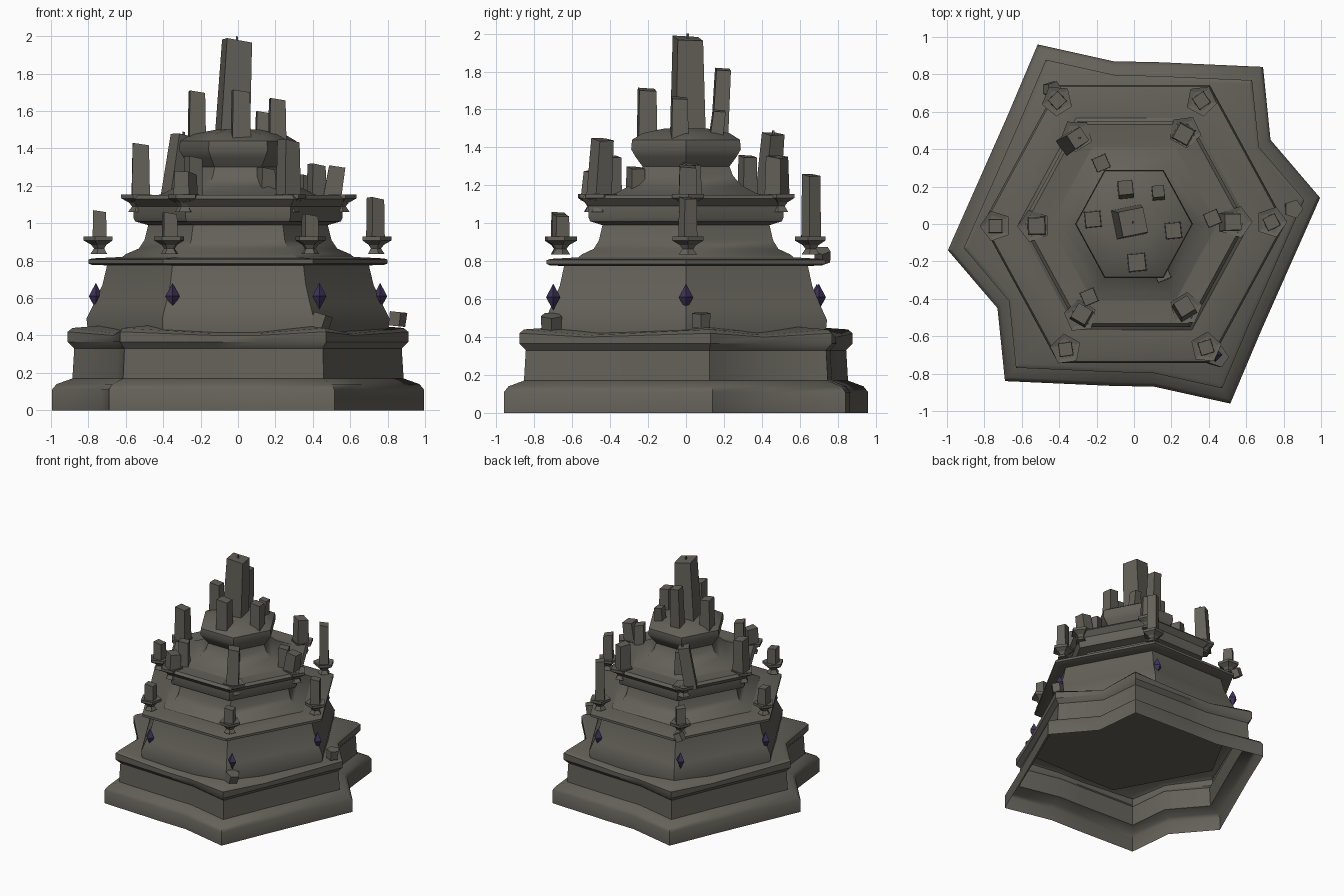
import bpy, bmesh, math
from mathutils import Vector, Matrix

if "Cube" in bpy.data.objects:
    bpy.data.objects.remove(bpy.data.objects["Cube"])


def material(name, col):
    m = bpy.data.materials.new(name)
    m.diffuse_color = (*col, 1)
    m.use_nodes = True
    m.node_tree.nodes["Principled BSDF"].inputs["Base Color"].default_value = m.diffuse_color
    return m


STONE = material("grey stone", (0.128, 0.120, 0.100))
PURPLE = material("dark purple", (0.048, 0.032, 0.095))


def loft(name, rings, mat, cap_low=True, cap_top=True, smooth=None):
    """Skin a stack of equal-length point rings."""
    bm = bmesh.new()
    vs = [[bm.verts.new(p) for p in r] for r in rings]
    n = len(vs[0])
    for a, b in zip(vs, vs[1:]):
        for i in range(n):
            j = (i + 1) % n
            bm.faces.new((a[i], a[j], b[j], b[i]))
    if cap_low:
        bm.faces.new(vs[0][::-1])
    if cap_top:
        bm.faces.new(vs[-1])
    me = bpy.data.meshes.new(name)
    bm.to_mesh(me)
    bm.free()
    ob = bpy.data.objects.new(name, me)
    bpy.context.collection.objects.link(ob)
    me.materials.append(mat)
    if smooth:
        bpy.ops.object.select_all(action='DESELECT')
        bpy.context.view_layer.objects.active = ob
        ob.select_set(True)
        bpy.ops.object.shade_smooth_by_angle(angle=math.radians(smooth))
    return ob


def ngon(n, r, z, cx=0, cy=0, turn=0, sy=1):
    return [(cx + r * math.cos(turn + math.tau * i / n),
             cy + sy * r * math.sin(turn + math.tau * i / n), z) for i in range(n)]


def hex_tier(name, profile, **kw):
    return loft(name, [ngon(6, r, z, sy=1.06) for r, z in profile], STONE, smooth=40, **kw)


# Star-shaped hollow plinth: half the outline, the other half by point symmetry
half = [(0.995, 0.14), (0.73, 0.45), (0.69, 0.84), (0.13, 0.865),
        (-0.11, 0.87), (-0.515, 0.96), (-0.68, 0.57)]
star = half + [(-x, -y) for x, y in half]
tips = {0, 2, 5}


def star_ring(s, z, lift=0):
    return [(x * s, y * s, z + (lift if i % 7 in tips else 0)) for i, (x, y) in enumerate(star)]


def pulled_ring(t, z, lift):
    """Blend the star towards a hexagon-like ring."""
    out = []
    for i, (x, y) in enumerate(star):
        v = Vector((x, y))
        v = v * (1 - t) * 0.9 + v.normalized() * 0.66 * t
        out.append((v.x, v.y, z + (lift if i % 7 in tips else 0)))
    return out


loft("plinth", [star_ring(1.0, 0.0), star_ring(1.0, 0.11), star_ring(0.975, 0.14),
                star_ring(0.89, 0.17), star_ring(0.88, 0.33), star_ring(0.915, 0.365),
                star_ring(0.915, 0.40, 0.02), star_ring(0.89, 0.41, 0.03),
                pulled_ring(1.0, 0.43, 0.03)], STONE, cap_low=False, cap_top=False, smooth=40)

# Hexagonal tiers
hex_tier("lower_tier", [(0.80, 0.40), (0.81, 0.49), (0.77, 0.57), (0.725, 0.67),
                        (0.70, 0.775), (0.78, 0.777), (0.80, 0.785), (0.80, 0.805),
                        (0.78, 0.812), (0.62, 0.82)])
hex_tier("middle_tier", [(0.63, 0.81), (0.60, 0.835), (0.53, 0.865), (0.50, 0.91),
                         (0.48, 0.99), (0.55, 1.01), (0.56, 1.03), (0.56, 1.09),
                         (0.60, 1.13), (0.58, 1.15), (0.50, 1.145), (0.44, 1.145)])
hex_tier("upper_tier", [(0.46, 1.14), (0.40, 1.16), (0.32, 1.20), (0.27, 1.25),
                        (0.25, 1.30), (0.29, 1.35), (0.315, 1.39), (0.31, 1.44),
                        (0.25, 1.475), (0.12, 1.50)])


# Candles: four-sided shafts with slanted tops, optionally leaning
def candle(name, x, y, w, z0, z1, lean=(0, 0), taper=0.93, turn=0.1):
    r = w / math.sqrt(2)
    t = math.pi / 4 + turn
    low = ngon(4, r, z0, x - lean[0], y - lean[1], t)
    top = ngon(4, r * taper, z1, x, y, t)
    top = [(px, py, pz - 0.3 * max(0, px - x) - 0.15 * max(0, py - y)) for px, py, pz in top]
    loft(name, [low, top], STONE)


# Pentagonal dish with a flared foot
def dish(name, x, y, z, s=1.0):
    turn = math.atan2(y, x)
    prof = [(0.05, -0.095), (0.03, -0.065), (0.045, -0.045), (0.085, -0.022), (0.085, 0.0),
            (0.06, -0.006)]
    loft(name, [ngon(5, r * s, z + dz, x, y, turn) for r, dz in prof], STONE)


low_candles = [(-0.74, -0.01, 1.07), (-0.365, -0.67, 1.06), (0.385, -0.66, 1.05),
               (0.735, 0.01, 1.14), (0.36, 0.66, 1.26), (-0.41, 0.66, 1.06)]
for i, (x, y, top) in enumerate(low_candles):
    dish(f"lower_dish_{i}", x, y, 0.93)
    candle(f"lower_candle_{i}", x, y, 0.075, 0.91, top, turn=0.15 * i)

mid_candles = [(-0.52, -0.01, 1.43, (0.0, 0)), (-0.28, -0.48, 1.28, (0, 0.01)),
               (0.27, -0.44, 1.45, (0.0, 0.02)), (0.53, 0.01, 1.31, (0.03, 0)),
               (0.265, 0.48, 1.36, (0, 0)), (-0.30, 0.46, 1.48, (0.05, 0.03))]
for i, (x, y, top, lean) in enumerate(mid_candles):
    a = math.atan2(y, x)
    dish(f"middle_dish_{i}", x + 0.015 * math.cos(a), y + 0.015 * math.sin(a), 1.155, 1.05)
    candle(f"middle_candle_{i}", x, y, 0.098, 1.12, top, lean, 0.88, turn=a)

small = [(-0.24, -0.39, 1.36), (0.15, -0.265, 1.30), (0.42, 0.03, 1.32), (-0.175, 0.325, 1.36)]
for i, (x, y, top) in enumerate(small):
    candle(f"small_candle_{i}", x, y, 0.08, 1.13, top, turn=0.4)

crown = [(-0.22, 0.025, 0.09, 1.71), (0.21, -0.035, 0.09, 1.67), (0.13, 0.175, 0.07, 1.60),
         (0.015, -0.205, 0.10, 1.715), (-0.045, 0.195, 0.085, 1.82)]
for i, (x, y, w, top) in enumerate(crown):
    candle(f"crown_candle_{i}", x, y, w, 1.43, top, (0, 0.02 if y > 0.1 else 0), 0.9)
candle("centre_candle", -0.005, 0.01, 0.16, 1.46, 1.99, (0.025, 0.0), 0.85, 0.2)

# Wicks
for i, (x, y, z) in enumerate([(-0.005, 0.01, 1.96), (-0.29, 0.46, 1.45)]):
    candle(f"wick_{i}", x, y, 0.012, z, z + 0.04)

# Purple crystals at the tier corners
gems = [(0.76, 0), (-0.76, 0), (-0.35, -0.70), (0.435, -0.70), (0.35, 0.70), (-0.43, 0.69)]
for i, (x, y) in enumerate(gems):
    loft(f"crystal_{i}", [ngon(4, 0.0005, 0.54, x, y), ngon(4, 0.038, 0.61, x, y),
                          ngon(4, 0.0005, 0.68, x, y)], PURPLE)

# Loose stones on the plinth
for i, (x, y, z, s, rot) in enumerate([(0.44, -0.71, 0.475, 0.09, 0.3), (0.85, 0.08, 0.49, 0.08, 0.1),
                                       (-0.44, 0.72, 0.83, 0.07, 0.5)]):
    ob = loft(f"loose_stone_{i}", [ngon(5, s * 0.6, -s * 0.5), ngon(5, s * 0.65, s * 0.45)], STONE)
    ob.matrix_world = Matrix.Translation((x, y, z)) @ Matrix.Rotation(rot, 4, 'Y')
